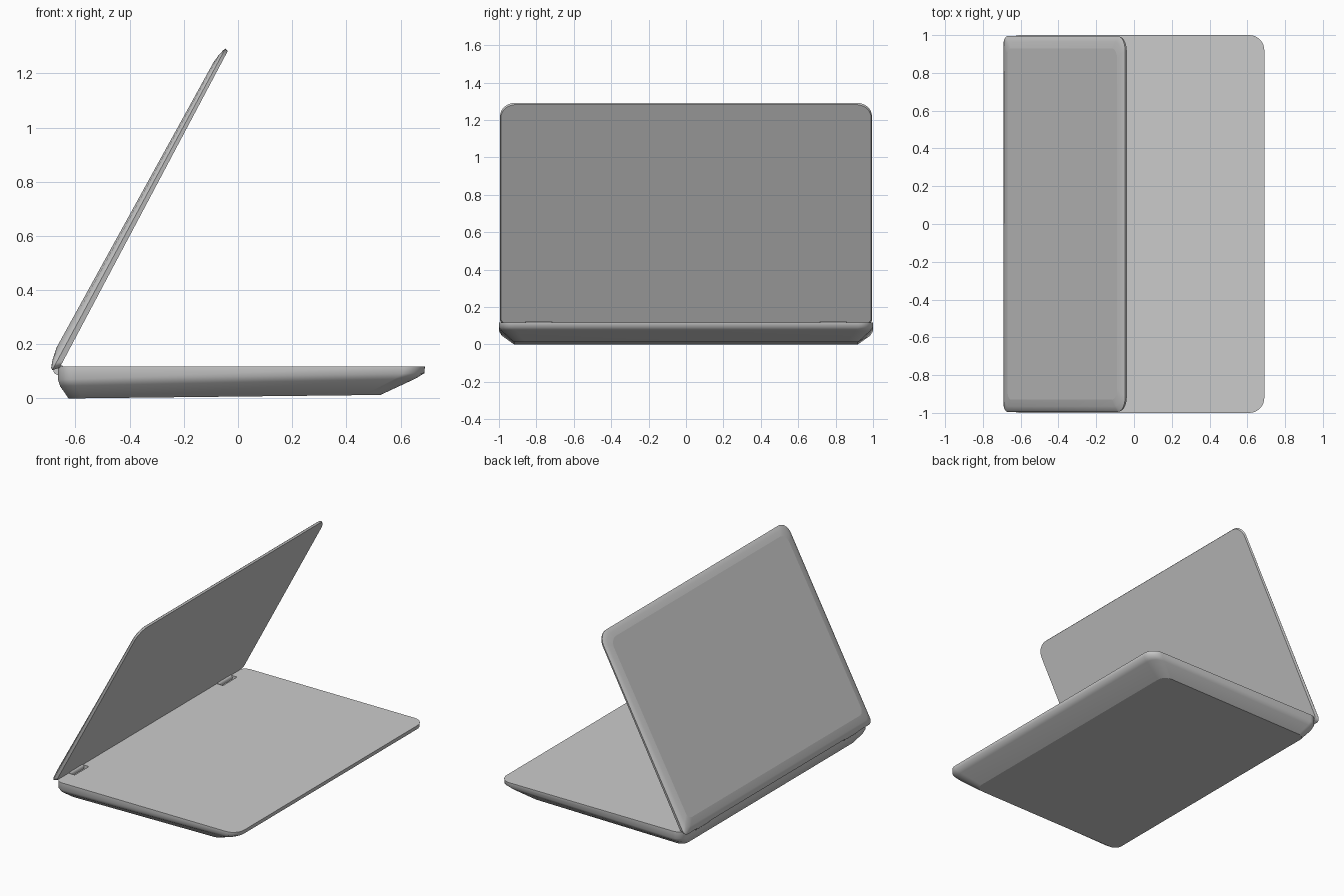
import bpy, bmesh, math
from mathutils import Vector, Matrix

if "Cube" in bpy.data.objects:
    bpy.data.objects.remove(bpy.data.objects["Cube"])


def outline(x0, x1, hy, rb, rf, z0, z1, seg=8):
    """Rounded rectangle; rb / rf = corner radii at x0 / x1, height runs z0 -> z1."""
    pts = []
    for cx, cy, r, a0 in ((x1 - rf, hy - rf, rf, 0), (x0 + rb, hy - rb, rb, 90),
                          (x0 + rb, -hy + rb, rb, 180), (x1 - rf, -hy + rf, rf, 270)):
        for i in range(seg + 1):
            a = math.radians(a0 + 90 * i / seg)
            x, y = cx + r * math.cos(a), cy + r * math.sin(a)
            pts.append(Vector((x, y, z0 + (z1 - z0) * (x - x0) / (x1 - x0))))
    return pts


def loft(name, rings, sharp, matrix=Matrix()):
    """Skin outlines from bottom to top; rings listed in sharp keep a crease."""
    bm = bmesh.new()
    loops = [[bm.verts.new(matrix @ p) for p in outline(*r)] for r in rings]
    n = len(loops[0])
    for a, b in zip(loops, loops[1:]):
        for i in range(n):
            j = (i + 1) % n
            bm.faces.new((a[i], a[j], b[j], b[i])).smooth = True
    bm.faces.new(loops[0][::-1])
    bm.faces.new(loops[-1])
    for k in sharp:
        for i in range(n):
            bm.edges.get((loops[k][i], loops[k][(i + 1) % n])).smooth = False
    return finish(name, bm)


def finish(name, bm):
    bmesh.ops.recalc_face_normals(bm, faces=bm.faces)
    me = bpy.data.meshes.new(name)
    bm.to_mesh(me)
    bm.free()
    ob = bpy.data.objects.new(name, me)
    bpy.context.collection.objects.link(ob)
    return ob


# Base: flat deck, short upright wall, sloped underside
base = loft("base", [
    (-0.626, 0.526, 0.92, 0.05, 0.06, 0.000, 0.013),
    (-0.657, 0.655, 0.985, 0.06, 0.08, 0.046, 0.073),
    (-0.665, 0.688, 1.0, 0.06, 0.08, 0.070, 0.093),
    (-0.665, 0.690, 1.0, 0.06, 0.08, 0.118, 0.118),
], sharp=(0, 3))

# Hinge notches cut into the rear of the deck
bm = bmesh.new()
for s in (-1, 1):
    bmesh.ops.create_cube(bm, size=1, matrix=Matrix.Translation((-0.67, s * 0.787, 0.135))
                          @ Matrix.Diagonal((0.12, 0.15, 0.09, 1)))
cutter = finish("notch_cutter", bm)
cutter.hide_render = True
mod = base.modifiers.new("notches", 'BOOLEAN')
mod.operation = 'DIFFERENCE'
mod.solver = 'EXACT'
mod.object = cutter
bpy.context.view_layer.objects.active = base
bpy.ops.object.modifier_apply(modifier=mod.name)
bpy.data.objects.remove(cutter)

# Hinge barrels
for s, side in ((-1, "front"), (1, "back")):
    bm = bmesh.new()
    bmesh.ops.create_cone(bm, cap_ends=True, segments=20, radius1=0.02, radius2=0.02, depth=0.14,
                          matrix=Matrix.Translation((-0.662, s * 0.787, 0.106))
                          @ Matrix.Rotation(math.pi / 2, 4, 'X'))
    for f in bm.faces:
        f.smooth = len(f.verts) == 4
    for e in bm.edges:
        e.smooth = all(len(f.verts) == 4 for f in e.link_faces)
    finish("hinge_" + side, bm)

# Lid: local x runs up the screen, local z points out of its back
d = Vector((0.618, 0, 1.164)).normalized()
y = Vector((0, 1, 0))
frame = Matrix((d, y, d.cross(y))).transposed().to_4x4()
frame.translation = (-0.655, 0, 0.12)
loft("lid", [
    (-0.008, 1.316, 0.990, 0.03, 0.08, 0.000, 0.000),
    (-0.028, 1.320, 0.994, 0.03, 0.08, 0.020, 0.012),
    (-0.022, 1.312, 0.988, 0.03, 0.08, 0.028, 0.016),
    (0.010, 1.290, 0.965, 0.04, 0.07, 0.038, 0.022),
    (0.055, 1.258, 0.930, 0.04, 0.06, 0.045, 0.027),
], sharp=(0, 1), matrix=frame)
